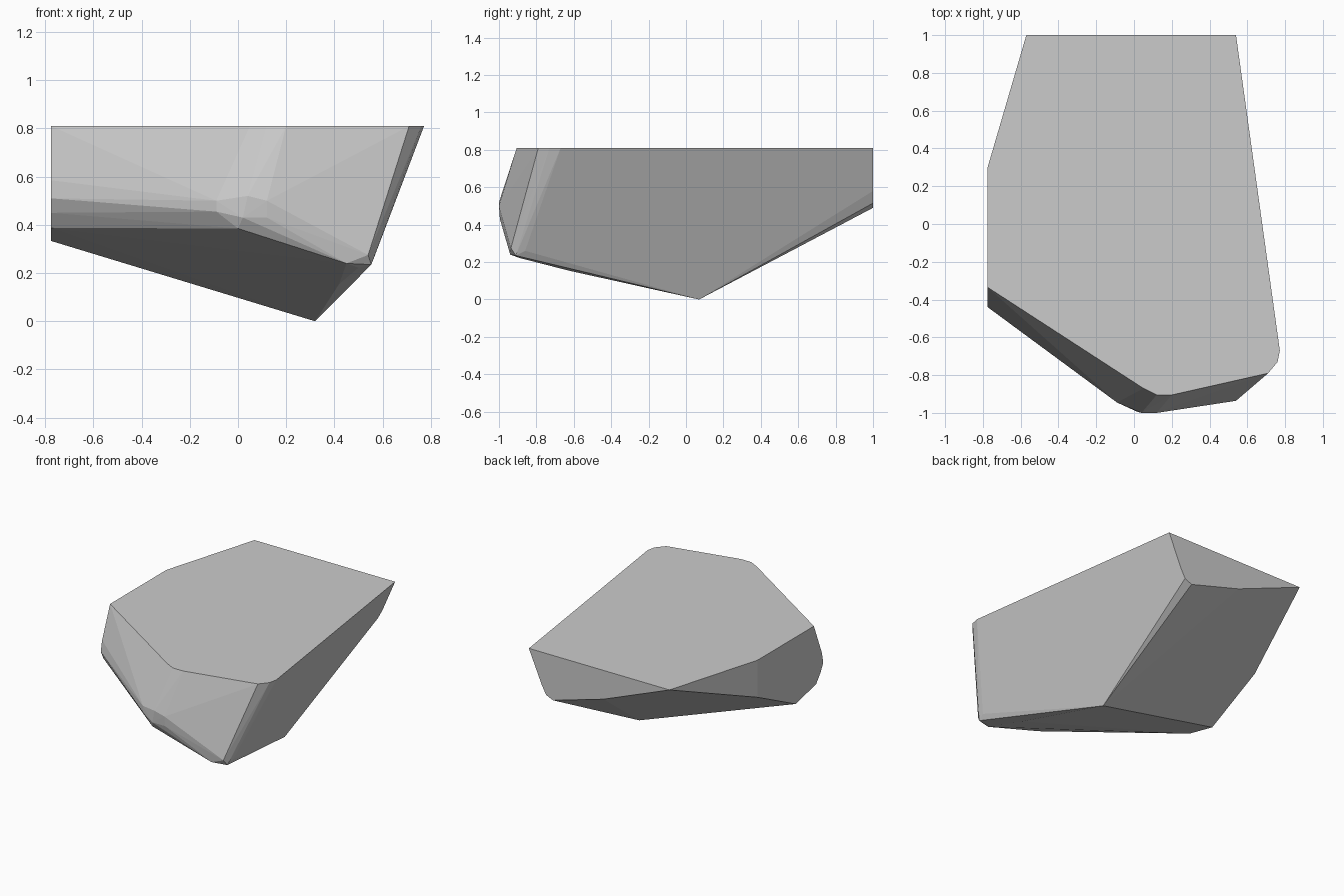
import bpy, bmesh, math

if "Cube" in bpy.data.objects:
    bpy.data.objects.remove(bpy.data.objects["Cube"])

# flat top outline (x, y) at z = 0.81
top = [(-.57, 1), (.54, 1), (.772, -.67), (.76, -.73), (.71, -.79),
       (.2, -.905), (.12, -.905), (.05, -.87), (-.775, -.335), (-.775, .3)]
# lower outlines of the flat back (x, z) and the flat left side (y, z)
back = [(.44, .58), (.405, .515), (.35, .49), (-.05, .605)]
left = [(.3, .545), (-.13, .333), (-.36, .387), (-.41, .45), (-.44, .51), (-.425, .585)]
# foot point and the softened front corners
corners = [(.32, .07, 0), (.353, -.03, .08), (.42, -.63, .155),
           (-.09, -.945, .5), (-.09, -.945, .455), (.04, -1, .52), (.12, -1, .5),
           (.02, -.995, .43), (.12, -.995, .43), (0, -.965, .385),
           (.45, -.94, .24), (.5, -.89, .222), (.54, -.936, .275),
           (.553, -.91, .235), (.563, -.86, .26)]

points = ([(x, y, .81) for x, y in top] + [(x, 1, z) for x, z in back]
          + [(-.775, y, z) for y, z in left] + corners)

# faceted stone: convex skin over the outlines, flat faces merged
bm = bmesh.new()
for p in points:
    bm.verts.new(p)
result = bmesh.ops.convex_hull(bm, input=bm.verts[:])
loose = [v for v in bm.verts if not v.link_faces]
bmesh.ops.delete(bm, geom=loose, context='VERTS')
bmesh.ops.dissolve_limit(bm, angle_limit=math.radians(1), verts=bm.verts[:], edges=bm.edges[:])
bmesh.ops.recalc_face_normals(bm, faces=bm.faces[:])
mesh = bpy.data.meshes.new("faceted_stone")
bm.to_mesh(mesh)
bm.free()
stone = bpy.data.objects.new("faceted_stone", mesh)
bpy.context.collection.objects.link(stone)
